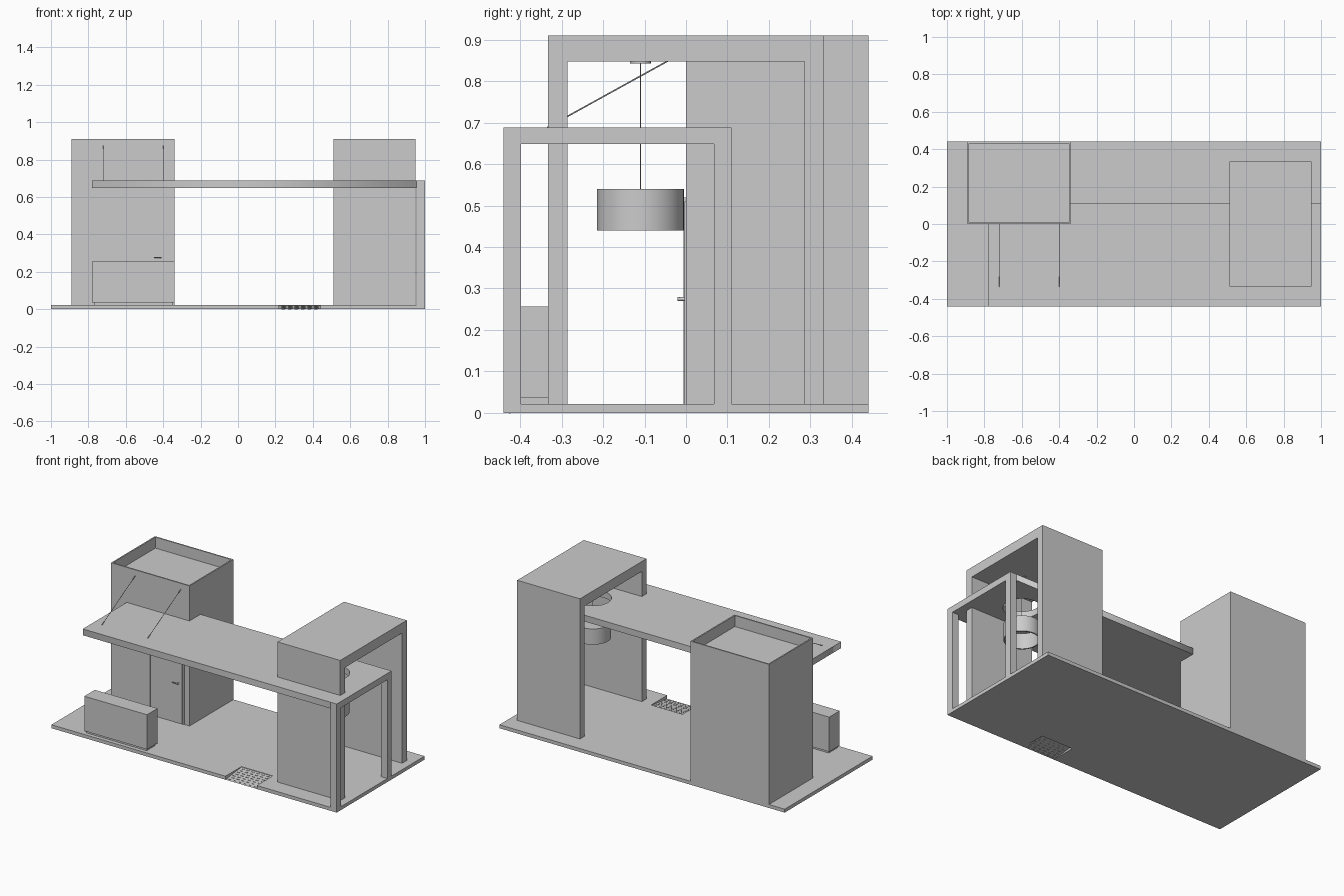
import bpy, bmesh, math
from mathutils import Vector, Matrix

if "Cube" in bpy.data.objects:
    bpy.data.objects.remove(bpy.data.objects["Cube"])

grey = bpy.data.materials.new("light grey")
grey.diffuse_color = (0.6, 0.6, 0.6, 1)
grey.use_nodes = True
grey.node_tree.nodes["Principled BSDF"].inputs["Base Color"].default_value = grey.diffuse_color


def finish(name, bm):
    bmesh.ops.recalc_face_normals(bm, faces=bm.faces)
    me = bpy.data.meshes.new(name)
    bm.to_mesh(me)
    bm.free()
    me.materials.append(grey)
    ob = bpy.data.objects.new(name, me)
    bpy.context.collection.objects.link(ob)
    return ob


def add_box(bm, x0, x1, y0, y1, z0, z1):
    size = Matrix.Diagonal((x1 - x0, y1 - y0, z1 - z0, 1))
    mid = Matrix.Translation(((x0 + x1) / 2, (y0 + y1) / 2, (z0 + z1) / 2))
    return bmesh.ops.create_cube(bm, size=1, matrix=mid @ size)["verts"]


def box(name, *dims):
    bm = bmesh.new()
    add_box(bm, *dims)
    return finish(name, bm)


def prism(name, points, sweep):
    """Extrude a flat outline of 3D points along a vector."""
    bm = bmesh.new()
    face = bm.faces.new([bm.verts.new(p) for p in points])
    out = bmesh.ops.extrude_face_region(bm, geom=[face])
    verts = [v for v in out["geom"] if isinstance(v, bmesh.types.BMVert)]
    bmesh.ops.translate(bm, verts=verts, vec=sweep)
    return finish(name, bm)


def portal(name, x0, x1, y0, y1, z0, z1, leg, top):
    """Upside-down U frame, open along x."""
    yz = [(y0, z0), (y0, z1), (y1, z1), (y1, z0), (y1 - leg, z0),
          (y1 - leg, z1 - top), (y0 + leg, z1 - top), (y0 + leg, z0)]
    return prism(name, [(x0, y, z) for y, z in yz], (x1 - x0, 0, 0))


def rod(name, a, b, r, sides=8):
    a, b = Vector(a), Vector(b)
    bm = bmesh.new()
    rot = (b - a).to_track_quat('Z', 'Y').to_matrix().to_4x4()
    bmesh.ops.create_cone(bm, cap_ends=True, segments=sides, radius1=r, radius2=r,
                          depth=(b - a).length, matrix=Matrix.Translation((a + b) / 2) @ rot)
    return finish(name, bm)


def lathe(name, profile, cx, cy, sides=48):
    """Spin an (r, z) outline around a vertical axis."""
    bm = bmesh.new()
    vs = [bm.verts.new((cx + r, cy, z)) for r, z in profile]
    es = [bm.edges.new((a, b)) for a, b in zip(vs, vs[1:])]
    bmesh.ops.spin(bm, geom=vs + es, cent=(cx, cy, 0), axis=(0, 0, 1),
                   angle=2 * math.pi, steps=sides)
    bmesh.ops.remove_doubles(bm, verts=bm.verts, dist=1e-5)
    ob = finish(name, bm)
    for p in ob.data.polygons:
        p.use_smooth = True
    bpy.ops.object.select_all(action='DESELECT')
    ob.select_set(True)
    bpy.context.view_layer.objects.active = ob
    bpy.ops.object.shade_smooth_by_angle(angle=math.radians(35))
    return ob


FLOOR, RX0, RX1, RY = 0.022, 0.22, 0.44, -0.28

# floor with a notch at the front for the ramp
outline = [(-1, -.44), (RX0, -.44), (RX0, RY), (RX1, RY), (RX1, -.44), (1, -.44), (1, .44), (-1, .44)]
prism("floor", [(x, y, 0) for x, y in outline], (0, 0, FLOOR))

# thin sloping ramp with rows of grip bars
prism("ramp", [(RX0, -.44, 0), (RX0, RY, FLOOR - .003), (RX0, RY, FLOOR - .006), (RX0, -.437, 0)],
      (RX1 - RX0, 0, 0))
bm = bmesh.new()
for row in range(7):
    y = -.425 + row * .0215
    z = (y + .44) / .16 * (FLOOR - .003)
    for col in range(6):
        x = RX0 + .012 + col * .035 + (row % 2) * .006
        add_box(bm, x, x + .018, y - .002, y + .002, z - .003, z + .002)
finish("ramp_grip_bars", bm)

# storage tower, open recess at the top
TX0, TX1, TY0, TY1, TOP = -.89, -.34, 0, .44, .91
bm = bmesh.new()
add_box(bm, TX0, TX1, TY0, TY1, FLOOR, TOP)
bm.faces.ensure_lookup_table()
lid = max(bm.faces, key=lambda f: f.calc_center_median().z)
bmesh.ops.inset_region(bm, faces=[lid], thickness=.012)
out = bmesh.ops.extrude_face_region(bm, geom=[lid])
bmesh.ops.translate(bm, vec=(0, 0, -.07),
                    verts=[v for v in out["geom"] if isinstance(v, bmesh.types.BMVert)])
if lid.is_valid:
    bmesh.ops.delete(bm, geom=[lid], context='FACES_ONLY')
finish("storage_tower", bm)

# door with hinge strip, frame and lever handle
box("door", -.61, -.39, -.003, .001, FLOOR, .51)
box("door_hinge_strip", -.624, -.612, -.006, .001, FLOOR, .52)
box("door_lock_strip", -.387, -.375, -.004, .001, FLOOR, .51)
rod("handle_stem", (-.415, 0, .275), (-.415, -.02, .275), .005, 12)
rod("handle_lever", (-.41, -.018, .277), (-.45, -.018, .277), .003, 12)

# large portal on the right
portal("tall_portal", .51, .95, -.333, .333, FLOOR, TOP, .047, .063)

# canopy slab with a round hole for the lamp, and its end frame
LX, LY = .73, -.11
curve = bpy.data.curves.new("canopy", 'CURVE')
curve.dimensions, curve.fill_mode, curve.extrude = '2D', 'BOTH', .02
ring = [(LX + .107 * math.cos(i * math.pi / 24), LY + .107 * math.sin(i * math.pi / 24)) for i in range(48)]
for loop in ([(-.78, -.44), (.955, -.44), (.955, .11), (-.78, .11)], ring):
    s = curve.splines.new('POLY')
    s.points.add(len(loop) - 1)
    for p, (x, y) in zip(s.points, loop):
        p.co = (x, y, 0, 1)
    s.use_cyclic_u = True
curve.materials.append(grey)
canopy = bpy.data.objects.new("canopy", curve)
canopy.location.z = .668
bpy.context.collection.objects.link(canopy)
bpy.ops.object.select_all(action='DESELECT')
canopy.select_set(True)
bpy.context.view_layer.objects.active = canopy
bpy.ops.object.convert(target='MESH')
portal("canopy_end_frame", .955, 1, -.44, .11, FLOOR, .688, .042, .04)

# stay cables from the tower to the canopy
for i, x in enumerate((-.72, -.4)):
    rod(f"stay_cable_{i + 1}", (x, .002, .874), (x, -.335, .688), .0018, 6)

# hanging drum lamp
lathe("lamp_shade", [(0, .538), (.097, .538), (.097, .44), (.105, .44), (.105, .54), (0, .54)], LX, LY)
rod("lamp_cord", (LX, LY, .54), (LX, LY, .847), .0015, 6)
lathe("lamp_ceiling_cap", [(0, .843), (.025, .843), (.025, .848), (0, .848)], LX, LY, 24)

# reception counter on a recessed plinth
box("counter", -.78, -.34, -.425, -.32, .036, .256)
box("counter_plinth", -.77, -.35, -.415, -.33, FLOOR, .036)
